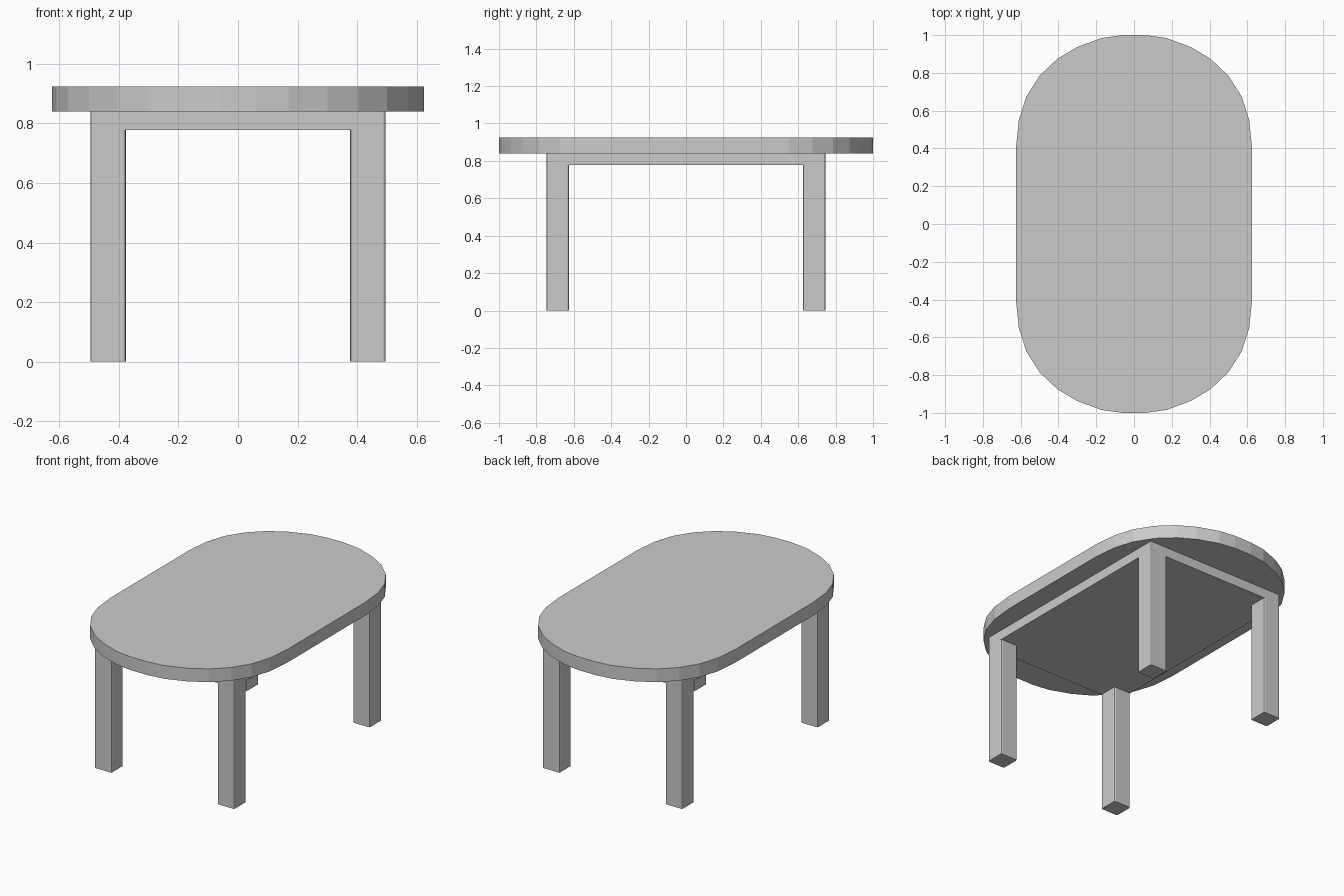
import bpy, bmesh

if "Cube" in bpy.data.objects:
    bpy.data.objects.remove(bpy.data.objects["Cube"])


def add_object(name, bm):
    bmesh.ops.recalc_face_normals(bm, faces=bm.faces)
    mesh = bpy.data.meshes.new(name)
    bm.to_mesh(mesh)
    bm.free()
    obj = bpy.data.objects.new(name, mesh)
    bpy.context.collection.objects.link(obj)
    return obj


def prism(name, outline, z0, z1):
    bm = bmesh.new()
    face = bm.faces.new([bm.verts.new((x, y, z0)) for x, y in outline])
    top = bmesh.ops.extrude_face_region(bm, geom=[face])["geom"]
    verts = [g for g in top if isinstance(g, bmesh.types.BMVert)]
    bmesh.ops.translate(bm, verts=verts, vec=(0, 0, z1 - z0))
    return add_object(name, bm)


def post(name, cx, cy, sx, sy, z0, z1, bevel=0.009):
    """Box with softened vertical edges."""
    bm = bmesh.new()
    bmesh.ops.create_cube(bm, size=1)
    for v in bm.verts:
        v.co = (cx + v.co.x * sx, cy + v.co.y * sy, (z0 + z1) / 2 + v.co.z * (z1 - z0))
    upright = [e for e in bm.edges if abs(e.verts[0].co.z - e.verts[1].co.z) > 1e-4]
    bmesh.ops.bevel(bm, geom=upright, offset=bevel, segments=2, profile=0.5, affect='EDGES')
    return add_object(name, bm)


# Tabletop: one quarter of the faceted oval, mirrored around
quarter = [(0.625, 0.40), (0.61, 0.55), (0.57, 0.675), (0.50, 0.785),
           (0.405, 0.875), (0.30, 0.937), (0.17, 0.985), (0.06, 1.0)]
half = quarter + [(-x, y) for x, y in reversed(quarter)]
prism("tabletop", half + [(-x, -y) for x, y in half], 0.84, 0.925)

# Solid under-frame slab, flush with the legs
post("under_frame", 0, 0, 0.992, 1.492, 0.778, 0.84)

# Four legs
for sx, side in ((-1, "left"), (1, "right")):
    for sy, end in ((-1, "front"), (1, "back")):
        post(f"{end}_{side}_leg", sx * 0.436, sy * 0.686, 0.12, 0.12, 0, 0.778)
